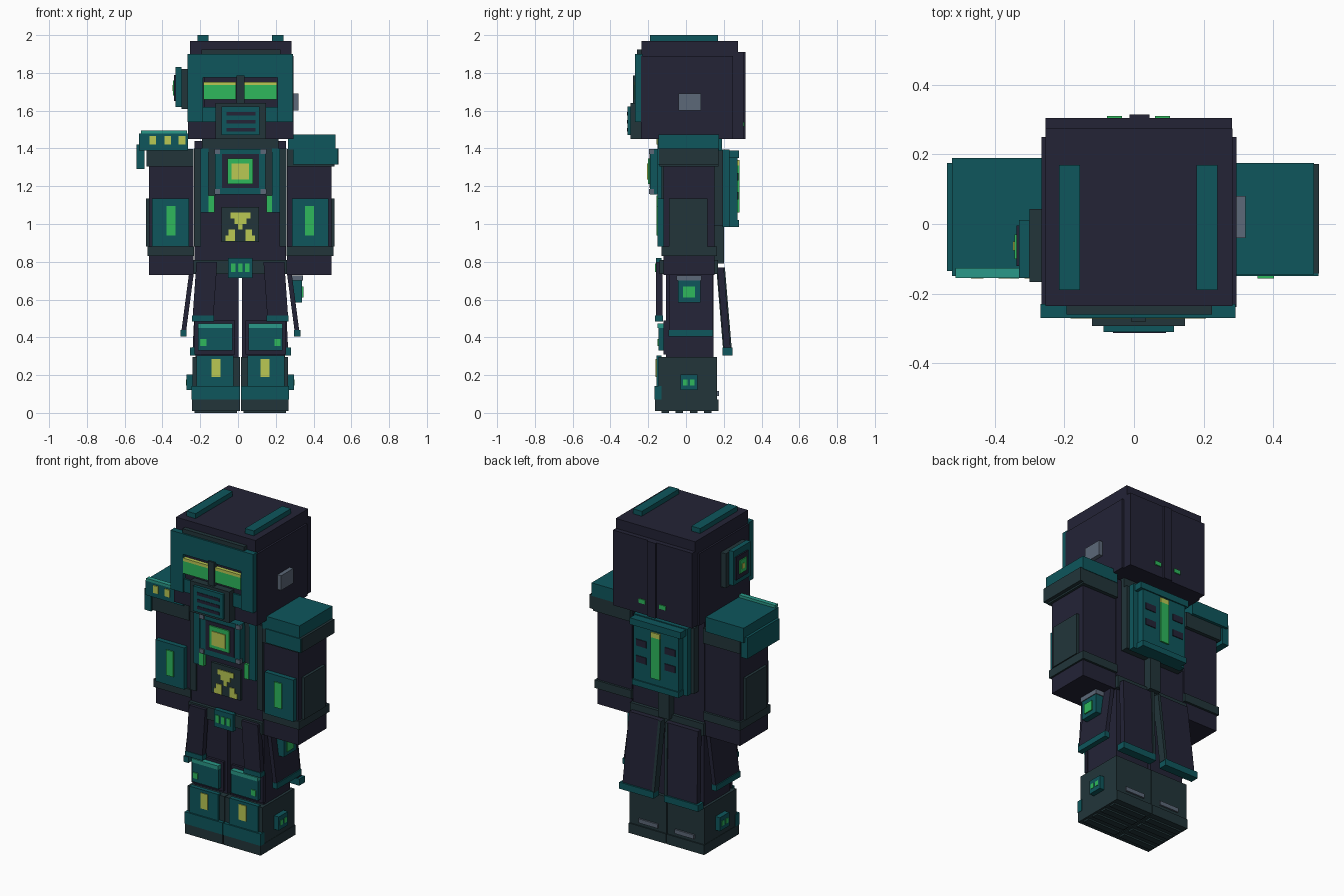
import bpy

cube = bpy.data.objects.get("Cube")
if cube:
    bpy.data.objects.remove(cube, do_unlink=True)

UNIT = 0.01      # part sizes below are in hundredths
MIRROR = 2.5     # x + mirrored x (body axis is slightly off centre)


def make_material(name, srgb):
    linear = [(c / 255 / 12.92) if c < 11 else ((c / 255 + 0.055) / 1.055) ** 2.4 for c in srgb]
    mat = bpy.data.materials.new(name)
    mat.use_nodes = True
    mat.diffuse_color = (*linear, 1)
    bsdf = next(n for n in mat.node_tree.nodes if n.type == "BSDF_PRINCIPLED")
    bsdf.inputs["Base Color"].default_value = (*linear, 1)
    return mat


navy = make_material("dark navy", (35, 35, 54))
slate = make_material("dark slate", (34, 53, 58))
teal = make_material("teal", (14, 86, 92))
mint = make_material("light teal", (42, 152, 136))
green = make_material("glow green", (46, 184, 92))
yellow = make_material("glow yellow", (186, 200, 84))
grey = make_material("steel grey", (92, 104, 120))

QUADS = [(0, 1, 3, 2), (4, 6, 7, 5), (0, 4, 5, 1), (2, 3, 7, 6), (0, 2, 6, 4), (1, 5, 7, 3)]


def box(name, mat, x, y, z, lean=(0, 0)):
    """Box between limits; lean shifts its bottom edge sideways."""
    verts = []
    for a in sorted(x):
        for b in sorted(y):
            for level, c in enumerate(sorted(z)):
                dx, dy = lean if level == 0 else (0, 0)
                verts.append(((a + dx) * UNIT, (b + dy) * UNIT, c * UNIT))
    mesh = bpy.data.meshes.new(name)
    mesh.from_pydata(verts, [], [q[::-1] for q in QUADS][::1])
    mesh.materials.append(mat)
    mesh.flip_normals()
    obj = bpy.data.objects.new(name, mesh)
    bpy.context.collection.objects.link(obj)
    # consistent outward normals
    import bmesh
    bm = bmesh.new()
    bm.from_mesh(mesh)
    bmesh.ops.recalc_face_normals(bm, faces=bm.faces)
    bm.to_mesh(mesh)
    bm.free()
    return obj


def pair(name, mat, x, y, z, lean=(0, 0)):
    """The same box on the left and mirrored on the right."""
    box("left_" + name, mat, x, y, z, lean)
    box("right_" + name, mat, [MIRROR - v for v in x], y, z, (-lean[0], lean[1]))


# Head shell
box("head", navy, x=(-25.5, 28.3), y=(-23.5, 27.5), z=(145, 197))
box("head_side_panels", navy, x=(-26.6, 29.5), y=(-23.8, 25), z=(145, 189))
box("head_back_panel", navy, x=(-25.4, 28.2), y=(27, 30.4), z=(145, 191))
box("head_back_ridge", navy, x=(-1.3, 4.4), y=(30, 31.4), z=(145, 191))
pair("head_back_light", green, x=(6, 10.3), y=(30, 31), z=(151.5, 154))
pair("head_top_rail", teal, x=(18, 24), y=(-19, 17), z=(196, 200))

# Face mask
box("brow_strip", slate, x=(-19.4, 22.4), y=(-26, -23), z=(188, 192.5))
box("forehead_plate", teal, x=(-26.8, 29.2), y=(-27, -23), z=(177.5, 190))
pair("cheek_side", teal, x=(21, 29.2), y=(-27, -23), z=(154, 177.5))
pair("cheek_inner", teal, x=(14, 21), y=(-26, -23), z=(154, 162))
box("visor", navy, x=(-18, 21), y=(-25, -23), z=(161, 178))
pair("eye", green, x=(3.5, 20.7), y=(-27.2, -24), z=(166, 173.5))
pair("eye_top_glow", yellow, x=(3.5, 20.7), y=(-27.2, -24), z=(173.5, 175.3))
box("nose_divider", slate, x=(-0.8, 3.5), y=(-28, -23), z=(164, 178.5))
box("mouth_frame", slate, x=(-12, 14.7), y=(-29.3, -23), z=(145, 164))
box("mouth_grille", teal, x=(-8.7, 11.5), y=(-31, -29), z=(147, 162.3))
for slot in range(3):
    low = 149 + 4.2 * slot
    box("mouth_slot", navy, x=(-6, 9.2), y=(-31.3, -30), z=(low, low + 1.8))

# Ear devices
box("right_ear_base", slate, x=(-30, -26), y=(-16.7, 4.3), z=(161, 182))
box("right_ear_plate", teal, x=(-33, -30), y=(-15.5, 1.2), z=(162, 183))
box("right_ear_inset", navy, x=(-33.8, -32), y=(-12, -0.4), z=(165, 179))
box("right_ear_light", green, x=(-34.4, -33), y=(-10, -3), z=(168, 176))
box("right_ear_core", yellow, x=(-34.8, -33), y=(-7.6, -5), z=(170.5, 173.5))
box("left_ear_stud", grey, x=(29, 32), y=(-4, 8), z=(160, 169))

# Torso
box("torso", navy, x=(-23, 25.5), y=(-12, 15), z=(78, 144))
box("collar", slate, x=(-19, 21.5), y=(-14.5, 17), z=(138, 146))
pair("torso_edge_trim", slate, x=(22, 25.8), y=(-13, -11), z=(88, 140))
pair("chest_strap", teal, x=(18, 22.3), y=(-15, -11), z=(106, 140))
pair("chest_strap_inner", slate, x=(14.5, 18), y=(-14, -11), z=(115, 140))
pair("chest_tube", green, x=(15, 18), y=(-15.5, -13), z=(106, 115))
box("chest_frame", teal, x=(-12.3, 14.5), y=(-19, -11), z=(115.5, 139.7))
box("chest_inset", navy, x=(-8.5, 11), y=(-19.4, -18), z=(119, 137))
box("chest_lamp", green, x=(-5.6, 8), y=(-20.2, -18), z=(121.3, 134.8))
box("chest_lamp_core", yellow, x=(-3.5, 5.7), y=(-20.7, -19), z=(123.5, 132))
for low in (116, 137):
    pair("chest_bolt", grey, x=(12, 15), y=(-19.7, -17), z=(low, low + 2.6))

# Belly plate with its hazard sign made of stepped bars
box("belly_plate", slate, x=(-8.7, 11), y=(-13.5, -11), z=(90.5, 109))
for half_width, low in ((5.3, 103), (3.2, 100), (1.2, 97)):
    box("hazard_top", yellow, x=(1.3 - half_width, 1.3 + half_width), y=(-14, -13), z=(low, low + 3))
pair("hazard_foot_upper", yellow, x=(4, 7.5), y=(-14, -13), z=(94, 97))
pair("hazard_foot_lower", yellow, x=(4, 9), y=(-14, -13), z=(91, 94))

# Belt
box("belt", slate, x=(-23.6, 26), y=(-14, 17), z=(73.5, 81))
box("belt_buckle", teal, x=(-5.2, 7.8), y=(-16, -13), z=(71.5, 82))
for left_edge in (-3.8, -0.1, 3.6):
    box("buckle_light", green, x=(left_edge, left_edge + 2.6), y=(-16.5, -15), z=(74.5, 79))

# Backpack
box("pack_base", slate, x=(-19, 21.5), y=(14, 19.5), z=(99, 139))
box("pack_body", teal, x=(-17, 19.5), y=(19, 23), z=(98.5, 139.5))
box("pack_face", teal, x=(-14, 16.5), y=(22, 27.3), z=(101, 136))
box("pack_top_lip", teal, x=(-16, 18.5), y=(22, 28), z=(135, 139))
box("pack_bottom_lip", teal, x=(-14.5, 17), y=(22, 28), z=(98.5, 102))
box("pack_light", green, x=(-1.7, 4.2), y=(27, 28.2), z=(106, 131))
box("pack_light_cap", yellow, x=(-1.7, 4.2), y=(27, 28.2), z=(131, 134))
for low in (113, 123):
    pair("pack_vent", navy, x=(7.5, 14.5), y=(27, 27.8), z=(low, low + 4))
box("tail_bar", slate, x=(-2.5, 5), y=(14, 20), z=(79, 99))

# Arms
pair("arm", navy, x=(26, 49.5), y=(-12, 15), z=(73, 136))
pair("arm_cuff", slate, x=(25.7, 50.5), y=(-13, 16.3), z=(83, 88))
pair("upper_arm_band", slate, x=(26, 51), y=(-14, 17.2), z=(130.5, 139.7))
pair("forearm_plate", teal, x=(28.5, 48), y=(-15, -11), z=(88, 113.5))
pair("forearm_light", green, x=(35.5, 40.3), y=(-15.7, -14), z=(94, 109.5))
pair("arm_side_plate", slate, x=(49, 51.2), y=(-9, 11.5), z=(88, 113.5))

# Left shoulder
box("left_shoulder_pad", teal, x=(26.5, 51.7), y=(-14.5, 17.5), z=(139.5, 147.5))
box("left_shoulder_edge", slate, x=(50, 53.2), y=(-14.2, 17.2), z=(131.5, 140))
box("left_shoulder_front", teal, x=(29, 53), y=(-15, -13.5), z=(131.5, 140))

# Right shoulder with lamps
box("right_shoulder_pad", teal, x=(-52.3, -26.6), y=(-15, 19), z=(139, 148))
box("right_shoulder_edge", teal, x=(-53.8, -49.5), y=(-13.5, 17.5), z=(129, 142))
box("right_shoulder_trim", mint, x=(-51.3, -27), y=(-15.5, -12.7), z=(148, 149.6))
for left_edge in (-46.8, -39, -31.4):
    box("shoulder_lamp", yellow, x=(left_edge, left_edge + 3.5), y=(-15.6, -14), z=(142, 146.5))

# Legs and knees
pair("leg", navy, x=(2.2, 25), y=(-10.5, 14.5), z=(28, 76))
pair("knee_frame", navy, x=(4, 25.5), y=(-12, -10), z=(31, 49))
pair("knee_plate", teal, x=(5.5, 23.6), y=(-14.5, -11), z=(33, 45))
pair("knee_plate_top", mint, x=(5.5, 23.6), y=(-15, -11), z=(45, 47.3))
pair("knee_light", green, x=(19.3, 22.5), y=(-15, -14), z=(35.5, 39))

# Coat skirt: leaning panels with hems
pair("front_flap", navy, x=(13.5, 24.5), y=(-16, -12.5), z=(51, 80), lean=(2, 0))
pair("front_flap_hem", teal, x=(15.2, 26.8), y=(-16.4, -12.2), z=(48.5, 51.5))
pair("side_flap", navy, x=(25.5, 28), y=(-9, 14), z=(43, 77), lean=(4.5, 0))
pair("side_flap_hem", teal, x=(29.7, 33), y=(-9.2, 14.2), z=(40.5, 44))
pair("back_flap", navy, x=(3.2, 24.5), y=(16.5, 20), z=(34, 77), lean=(2, 3.6))
pair("back_flap_hem", teal, x=(4.8, 28), y=(19.3, 24.6), z=(30.5, 34.5))
pair("back_flap_edge", slate, x=(2.6, 4.4), y=(16, 20.6), z=(34, 77), lean=(2, 3.6))

# Hip device
box("hip_clip", grey, x=(27, 34.5), y=(-5, 8.3), z=(70, 72.8))
box("hip_box", teal, x=(28, 34), y=(-4.2, 7.8), z=(58.5, 70))
box("hip_light", green, x=(33, 34.7), y=(-1.6, 4.8), z=(61, 67))

# Boots
pair("boot", slate, x=(1.5, 26.6), y=(-14.5, 16.5), z=(1, 29.5))
pair("boot_sole", slate, x=(1.5, 26.8), y=(-16.4, 17.2), z=(1, 7))
pair("boot_toe_band", teal, x=(1.5, 27), y=(-16.6, -13), z=(7, 14.3))
pair("boot_plate", teal, x=(5, 24.5), y=(-15.7, -13), z=(14.3, 30.3))
pair("boot_lamp", yellow, x=(11.8, 16.6), y=(-16.2, -15), z=(19, 28.5))
pair("boot_side_box", teal, x=(26, 29.7), y=(-3, 6), z=(12, 20.3))
for front_edge in (-1.6, 2.1):
    pair("boot_side_light", green, x=(29, 30), y=(front_edge, front_edge + 2.4), z=(14.6, 17.6))
pair("boot_heel_bar", grey, x=(7, 20), y=(16, 17.5), z=(9, 11.5))
for row in range(4):
    front_edge = -13 + 7.5 * row
    pair("boot_tread", slate, x=(3, 25.5), y=(front_edge, front_edge + 4), z=(0, 1.5))
